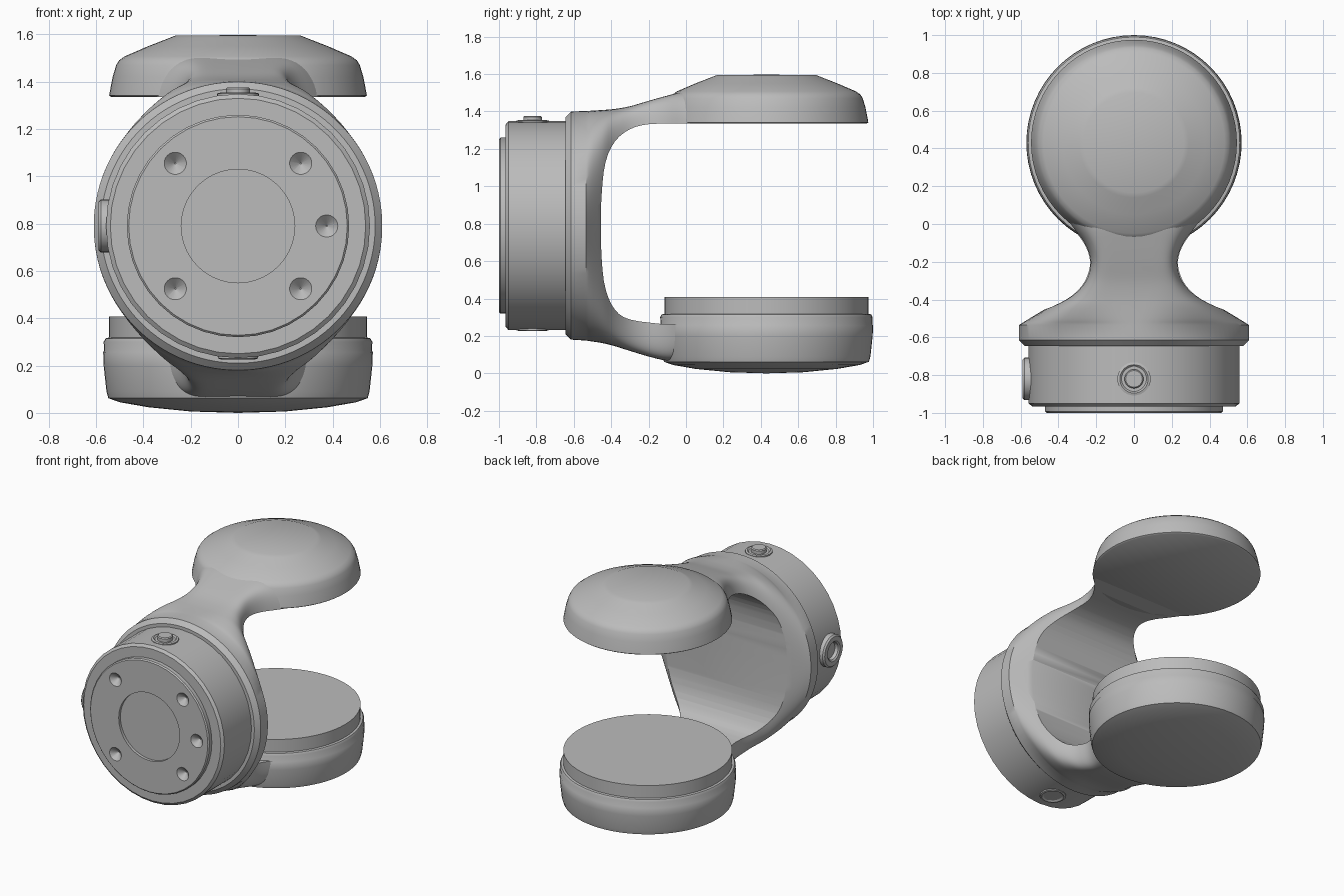
import bpy, bmesh, math
from mathutils import Matrix, Vector

old = bpy.data.objects.get("Cube")
if old:
    bpy.data.objects.remove(old, do_unlink=True)

grey = bpy.data.materials.new("plain_grey")
grey.use_nodes = True
colour = (0.5, 0.5, 0.5, 1)
grey.diffuse_color = colour
grey.node_tree.nodes["Principled BSDF"].inputs["Base Color"].default_value = colour

CENTRE = 0.79      # height of the drum axis
PAD_Y = 0.43       # depth of the pad axis


def finish(name, bm, matrix=Matrix()):
    bmesh.ops.remove_doubles(bm, verts=bm.verts, dist=1e-5)
    bmesh.ops.recalc_face_normals(bm, faces=bm.faces)
    bm.transform(matrix)
    mesh = bpy.data.meshes.new(name)
    bm.to_mesh(mesh)
    bm.free()
    mesh.materials.append(grey)
    obj = bpy.data.objects.new(name, mesh)
    bpy.context.collection.objects.link(obj)
    return obj


def activate(obj):
    bpy.ops.object.select_all(action='DESELECT')
    obj.select_set(True)
    bpy.context.view_layer.objects.active = obj


def smooth(obj, degrees=30):
    activate(obj)
    bpy.ops.object.shade_smooth_by_angle(angle=math.radians(degrees))


def skin(bm, rings):
    """Bridge consecutive rings of equal length with quads."""
    for a, b in zip(rings, rings[1:]):
        for i in range(len(a)):
            j = (i + 1) % len(a)
            bm.faces.new((a[i], a[j], b[j], b[i]))


def lathe(name, profile, matrix, sides=64):
    """Turn a (radius, height) profile about z; it starts and ends on the axis."""
    bm = bmesh.new()
    turns = [2 * math.pi * i / sides for i in range(sides)]
    skin(bm, [[bm.verts.new((r * math.cos(t), r * math.sin(t), h)) for t in turns]
              for r, h in profile])
    bmesh.ops.dissolve_degenerate(bm, dist=1e-5, edges=bm.edges)
    return finish(name, bm, matrix)


def cut(obj, cutter):
    mod = obj.modifiers.new("cut", 'BOOLEAN')
    mod.operation = 'DIFFERENCE'
    mod.solver = 'EXACT'
    mod.object = cutter
    activate(obj)
    bpy.ops.object.modifier_apply(modifier=mod.name)
    bpy.data.objects.remove(cutter, do_unlink=True)


# Drum with raised front plate and central recess
forward = Matrix.Translation((0, 0, CENTRE)) @ Matrix.Rotation(math.pi / 2, 4, 'X')
drum = lathe("drum", [(0, 0.98), (0.24, 0.98), (0.24, 1.0), (0.462, 1.0), (0.47, 0.992),
                      (0.47, 0.965), (0.54, 0.965), (0.558, 0.95), (0.558, 0.62), (0, 0.62)],
             forward, 40)

# Countersunk holes in the front plate, one place left empty
bm = bmesh.new()
for angle in (0, 45, 135, 225, 315):
    spot = Matrix.Rotation(math.radians(angle), 4, 'Z') @ Matrix.Translation((0.375, 0, 0.985))
    bmesh.ops.create_cone(bm, cap_ends=True, segments=20, radius1=0.003, radius2=0.058,
                          depth=0.05, matrix=spot)
cut(drum, finish("hole_cutter", bm, forward))
smooth(drum)


# Flange flowing into the two necks: rounded sections (y, half width, top, bottom, squareness)
def section(bm, y, width, top, bottom, power, count=96):
    ring = []
    mid, half = (top + bottom) / 2, (top - bottom) / 2
    for i in range(count):
        t = 2 * math.pi * (i + 0.5) / count
        c, s = math.cos(t), math.sin(t)
        x = width * math.copysign(abs(c) ** (2 / power), c)
        z = mid + half * math.copysign(abs(s) ** (2 / power), s)
        ring.append(bm.verts.new((x, y, z)))
    return ring


def spline(points, steps=4):
    """Catmull-Rom curve through the points."""
    pts = [Vector(p) for p in points]
    pts = [pts[0]] + pts + [pts[-1]]
    out = []
    for a, b, c, d in zip(pts, pts[1:], pts[2:], pts[3:]):
        for k in range(steps):
            t = k / steps
            out.append(0.5 * (2 * b + (c - a) * t + (2 * a - 5 * b + 4 * c - d) * t ** 2
                              + (3 * b - a - 3 * c + d) * t ** 3))
    return out + [pts[-1]]


flange = [(-0.645, 0.58, 1.37, 0.21, 2), (-0.615, 0.61, 1.4, 0.18, 2)]
neck = [(-0.535, 0.61, 1.403, 0.175, 2), (-0.45, 0.47, 1.408, 0.162, 3),
        (-0.38, 0.345, 1.414, 0.145, 4.5), (-0.3, 0.265, 1.428, 0.12, 6.5),
        (-0.2, 0.235, 1.457, 0.09, 8), (-0.1, 0.27, 1.485, 0.067, 7),
        (0, 0.355, 1.51, 0.062, 5), (0.06, 0.4, 1.51, 0.062, 5)]
bm = bmesh.new()
rings = [section(bm, *row) for row in flange + [tuple(p) for p in spline(neck)]]
skin(bm, rings)
bm.faces.new(rings[0])
bm.faces.new(rings[-1])
arm = finish("arm", bm)

# Hollow of the C-shaped arm
hollow = [(-0.06, 1.335), (-0.2, 1.332), (-0.3, 1.305), (-0.38, 1.24), (-0.43, 1.13),
          (-0.45, 0.97), (-0.455, 0.8), (-0.45, 0.6), (-0.43, 0.45), (-0.38, 0.34),
          (-0.3, 0.288), (-0.14, 0.265)]
outline = [Vector((0.4, 1.335))] + spline(hollow, 3) + [Vector((0.4, 0.265))]
bm = bmesh.new()
sides = [[bm.verts.new((x, p.x, p.y)) for p in outline] for x in (-1, 1)]
skin(bm, sides)
for ring in sides:
    bm.faces.new(ring)
cut(arm, finish("hollow_cutter", bm))
smooth(arm, 32)

# Upper and lower round pads
pad_axis = Matrix.Translation((0, PAD_Y, 0))
smooth(lathe("upper_pad", [(0, 1.335), (0.535, 1.335), (0.545, 1.342), (0.53, 1.42),
                           (0.515, 1.47), (0.503, 1.49), (0.48, 1.507), (0.38, 1.55),
                           (0.29, 1.585), (0.265, 1.595), (0, 1.597)], pad_axis), 40)
smooth(lathe("lower_housing", [(0, 0), (0.2, 0.006), (0.38, 0.024), (0.5, 0.045), (0.548, 0.062),
                               (0.556, 0.09), (0.568, 0.2), (0.57, 0.257), (0.566, 0.263),
                               (0.568, 0.3), (0.56, 0.315), (0.548, 0.318), (0, 0.318)],
             pad_axis), 40)
smooth(lathe("lower_pad", [(0, 0.3), (0.545, 0.3), (0.545, 0.408), (0, 0.408)], pad_axis))

# Fittings on the drum wall: top button, bottom button, side port
hub = Matrix.Translation((0, -0.82, CENTRE))
button = [(0, 0.5), (0.088, 0.5), (0.088, 0.56), (0.075, 0.564), (0.066, 0.556),
          (0.05, 0.556), (0.05, 0.58), (0.044, 0.586), (0, 0.586)]
smooth(lathe("top_button", button, hub, 32))
socket = [(0, 0.5), (0.085, 0.5), (0.085, 0.56), (0.072, 0.564), (0.06, 0.556), (0, 0.556)]
smooth(lathe("bottom_socket", socket, hub @ Matrix.Rotation(math.pi, 4, 'X'), 32))
port = [(0, 0.5), (0.112, 0.5), (0.112, 0.58), (0.102, 0.59), (0.07, 0.59),
        (0.06, 0.582), (0.055, 0.56), (0, 0.56)]
smooth(lathe("side_port", port, hub @ Matrix.Rotation(-math.pi / 2, 4, 'Y'), 32))
bpy.ops.object.select_all(action='DESELECT')
